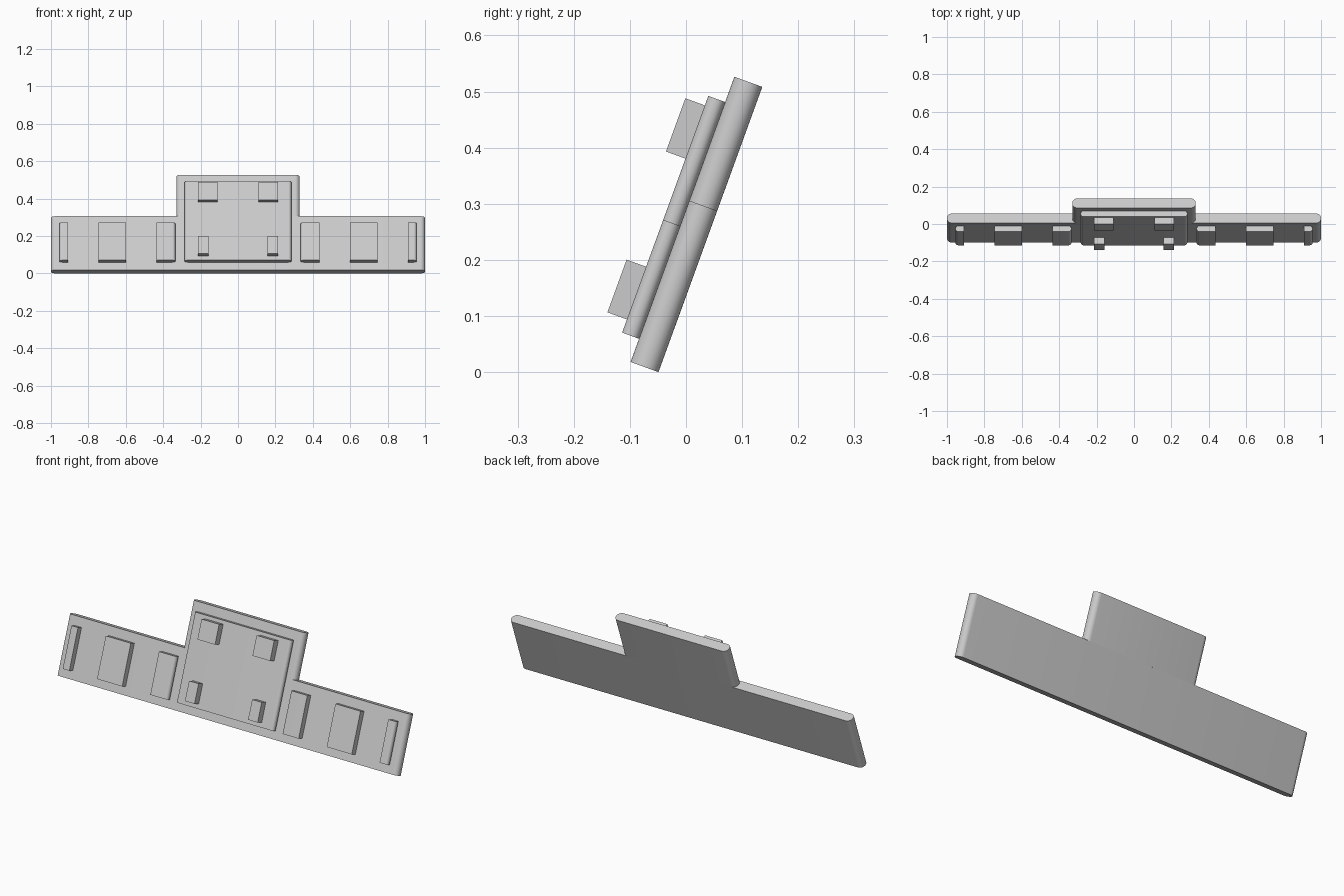
import bpy
import bmesh
from math import cos, sin, pi, radians

cube = bpy.data.objects.get("Cube")
if cube:
    bpy.data.objects.remove(cube, do_unlink=True)

grey = bpy.data.materials.new("light_grey")
grey.use_nodes = True
GREY = (0.6, 0.6, 0.6, 1)
grey.diffuse_color = GREY
grey.node_tree.nodes["Principled BSDF"].inputs["Base Color"].default_value = GREY

TILT = radians(20)   # whole bracket leans back
STEPS = 8            # segments per rounded corner


def slab(name, x, up, out, left=0.0, right=0.0):
    """Extrude a rectangle up the leaning plate; left/right are corner radii at the high/low x ends."""
    (x0, x1), (u0, u1), (v0, v1) = x, up, out
    corners = [(x1, v1, left, 0), (x0, v1, right, 1), (x0, v0, right, 2), (x1, v0, left, 3)]
    outline = []
    for cx, cv, r, quarter in corners:
        sx = 1 if cx == x1 else -1
        sv = 1 if cv == v1 else -1
        if r == 0:
            outline.append((cx, cv))
            continue
        for i in range(STEPS + 1):
            a = (quarter + i / STEPS) * pi / 2
            outline.append((cx - sx * r + r * cos(a), cv - sv * r + r * sin(a)))
    bm = bmesh.new()
    base = bm.faces.new([bm.verts.new((px, -pv, u0)) for px, pv in outline])
    top = bmesh.ops.extrude_face_region(bm, geom=[base])["geom"]
    moved = [e for e in top if isinstance(e, bmesh.types.BMVert)]
    bmesh.ops.translate(bm, verts=moved, vec=(0, 0, u1 - u0))
    bmesh.ops.recalc_face_normals(bm, faces=bm.faces)
    mesh = bpy.data.meshes.new(name)
    bm.to_mesh(mesh)
    bm.free()
    mesh.materials.append(grey)
    obj = bpy.data.objects.new(name, mesh)
    bpy.context.collection.objects.link(obj)
    obj.rotation_euler.x = -TILT
    obj.location.y = -0.049
    bpy.ops.object.select_all(action="DESELECT")
    obj.select_set(True)
    bpy.context.view_layer.objects.active = obj
    bpy.ops.object.shade_smooth_by_angle(angle=radians(30))
    return obj


def pair(name, x, up, out, inner=0.0, outer=0.0):
    """Build a part on the left and its mirror on the right."""
    slab("left_" + name, x, up, out, outer, inner)
    slab("right_" + name, (-x[1], -x[0]), up, out, inner, outer)


# Back plate: wide lower bar and raised centre
PLATE = (0, 0.053)
slab("wide_plate", (-1, 1), (0, 0.306), PLATE, 0.025, 0.025)
slab("centre_plate", (-0.33, 0.33), (0.306, 0.541), PLATE, 0.025, 0.025)

# Raised centre panel
PANEL = (0.053, 0.085)
slab("centre_panel", (-0.285, 0.285), (0.044, 0.493), PANEL, 0.015, 0.015)

# Pads on the wings
PAD_UP = (0.044, 0.258)
pair("inner_pad", (0.335, 0.435), PAD_UP, PANEL, inner=0.015)
pair("middle_pad", (0.6, 0.747), PAD_UP, PANEL)
pair("outer_pad", (0.91, 0.955), PAD_UP, PANEL, outer=0.015)

# Pegs on the centre panel
PEG = (0.085, 0.122)
pair("upper_peg", (0.11, 0.213), (0.374, 0.475), PEG)
pair("lower_peg", (0.157, 0.213), (0.069, 0.169), PEG)
